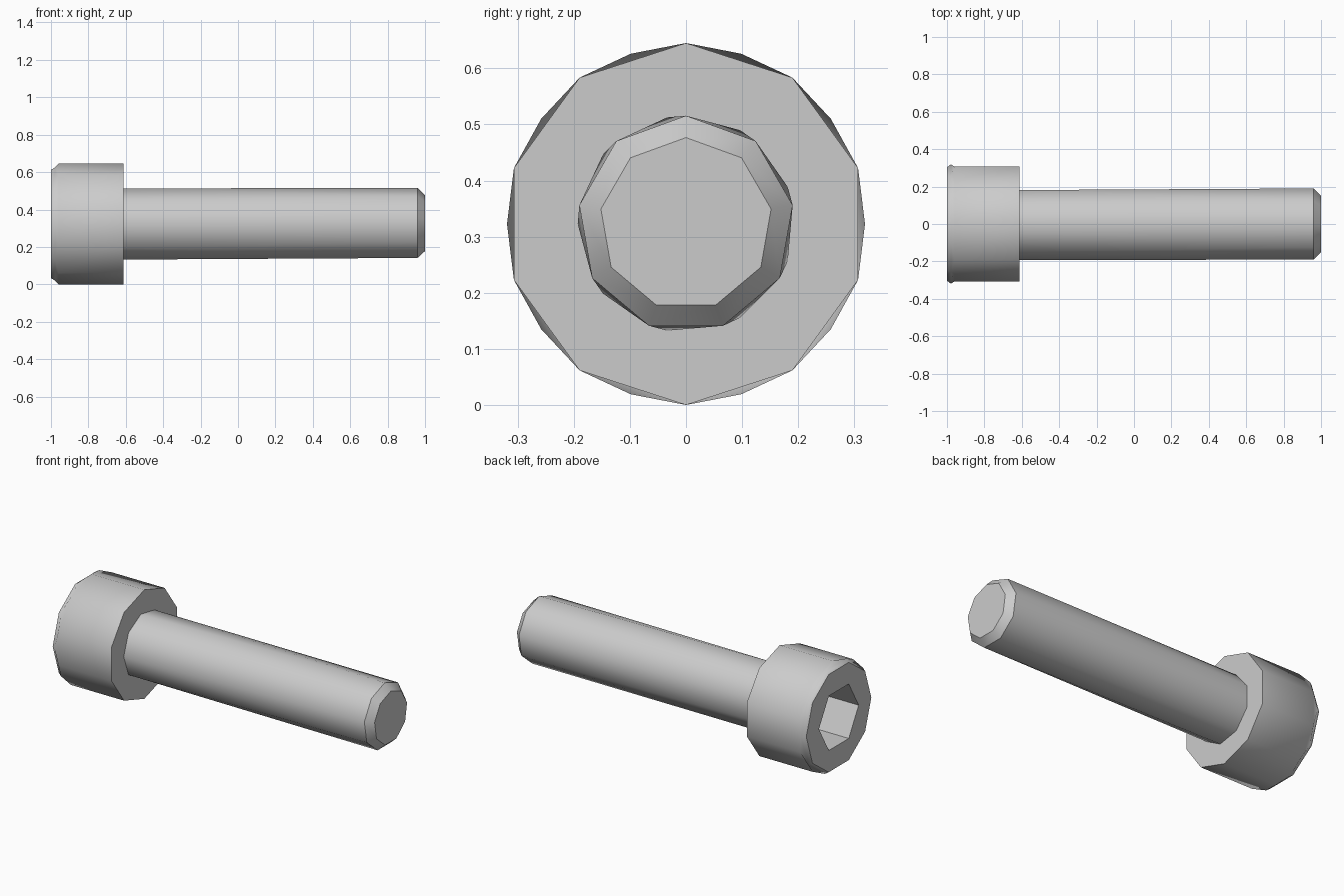
import bpy, bmesh, math

if "Cube" in bpy.data.objects:
    bpy.data.objects.remove(bpy.data.objects["Cube"])

R_HEAD, R_SHANK = 0.3225, 0.193
X_FLANGE, ZC = -0.613, 0.3225


def ring(bm, x, r, n, start):
    """Closed loop of n vertices around the x axis, first one at angle start."""
    vs = []
    for i in range(n):
        a = math.radians(start + 360 * i / n)
        vs.append(bm.verts.new((x, r * math.cos(a), ZC + r * math.sin(a))))
    return vs


def loft(bm, a, b, twisted=False):
    n = len(a)
    for i in range(n):
        j = (i + 1) % n
        if twisted:
            bm.faces.new((a[i], a[j], b[i]))
            bm.faces.new((b[i], a[j], b[j]))
        else:
            bm.faces.new((a[i], a[j], b[j], b[i]))


def loop_edges(bm, vs):
    return [bm.edges.get((vs[i], vs[i - 1])) for i in range(len(vs))]


def annulus(bm, outer, inner):
    """Flat face between two coplanar loops."""
    bmesh.ops.triangle_fill(bm, use_beauty=True,
                            edges=loop_edges(bm, outer) + loop_edges(bm, inner))


def finish(bm, name, sharp_rings, sharp_edges=()):
    bmesh.ops.recalc_face_normals(bm, faces=bm.faces[:])
    for f in bm.faces:
        f.smooth = True
    for vs in sharp_rings:
        for e in loop_edges(bm, vs):
            e.smooth = False
    for e in sharp_edges:
        e.smooth = False
    me = bpy.data.meshes.new(name)
    bm.to_mesh(me)
    bm.free()
    ob = bpy.data.objects.new(name, me)
    bpy.context.collection.objects.link(ob)
    return ob


# Head: ten-sided body, rounded rim, hexagonal socket
bm = bmesh.new()
flange = ring(bm, X_FLANGE, R_HEAD, 10, 90)
body = ring(bm, -0.96, R_HEAD, 10, 90)
rim = ring(bm, -0.978, 0.319, 10, 72)
face = ring(bm, -1.0, 0.304, 10, 72)
loft(bm, flange, body)
loft(bm, rim, body, True)
loft(bm, rim, face)
hex_top = ring(bm, -1.0, 0.186, 6, 0)
hex_floor = ring(bm, -0.80, 0.186, 6, 0)
loft(bm, hex_top, hex_floor)
bm.faces.new(hex_floor)
annulus(bm, face, hex_top)
# hole in the flange where the shank leaves the head
hole = ring(bm, X_FLANGE, R_SHANK, 9, 100)
for i in range(9):
    bm.edges.new((hole[i - 1], hole[i]))
annulus(bm, flange, hole)
corners = [bm.edges.get((a, b)) for a, b in zip(hex_top, hex_floor)]
head = finish(bm, "screw_head", [flange, face, hex_top, hex_floor], corners)

# Shank: nine-sided, slightly twisted, with a chamfered tip
bm = bmesh.new()
base = ring(bm, X_FLANGE, R_SHANK, 9, 100)
end = ring(bm, 0.96, R_SHANK, 9, 90)
tip = ring(bm, 1.0, 0.154, 9, 90)
loft(bm, end, base, True)
loft(bm, end, tip)
bm.faces.new(tip)
shank = finish(bm, "screw_shank", [end, tip])
